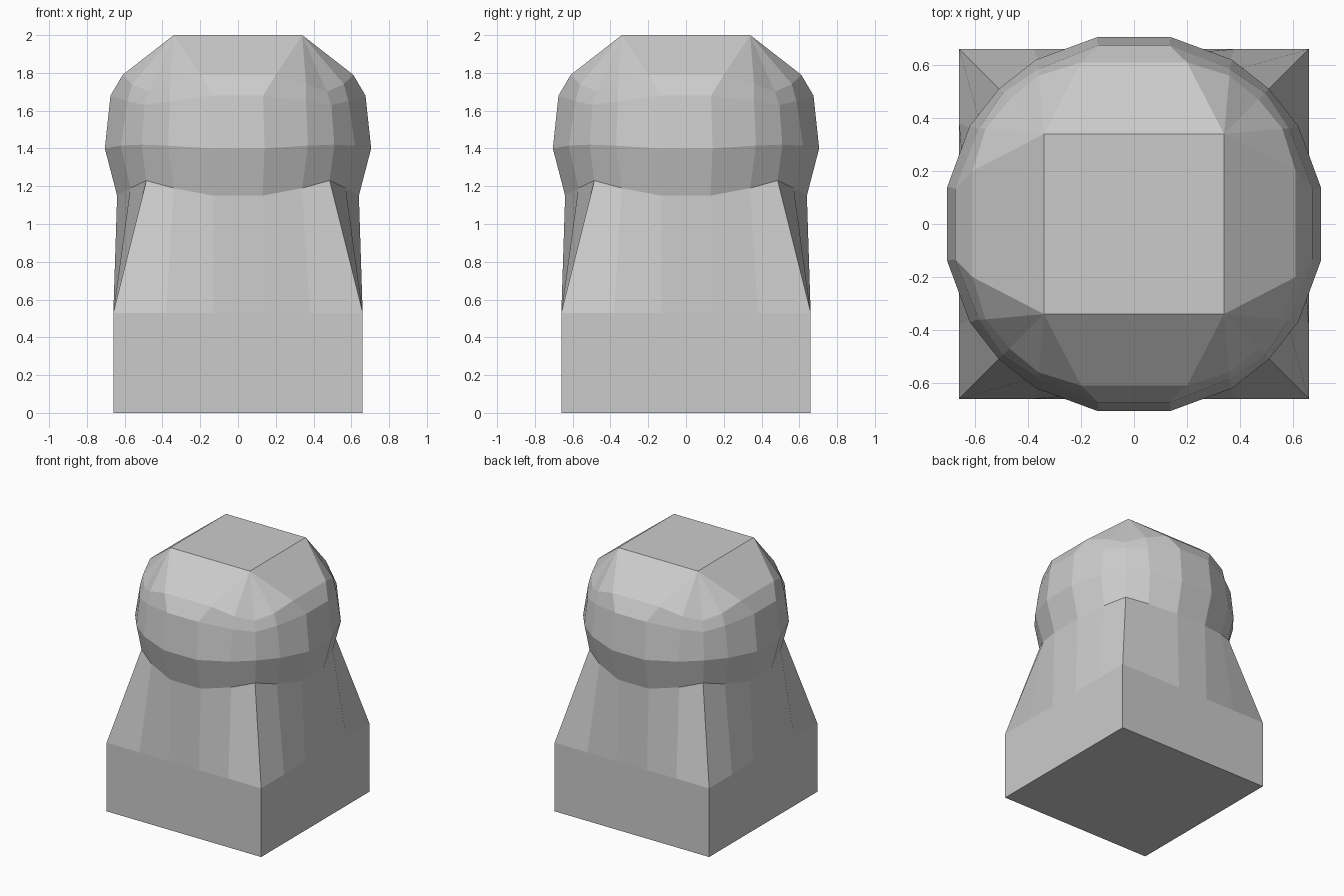
import bpy, bmesh
from mathutils import Matrix, Vector

if "Cube" in bpy.data.objects:
    bpy.data.objects.remove(bpy.data.objects["Cube"])

# Each level: three points (offset along side, distance out, z)
# near the side middle, between, and on the corner diagonal
LEVELS = [
    [(0.13, 0.66, 0.0), (0.38, 0.66, 0.0), (0.66, 0.66, 0.0)],        # foot
    [(0.13, 0.66, 0.53), (0.38, 0.66, 0.53), (0.66, 0.66, 0.53)],     # block top
    [(0.13, 0.64, 1.15), (0.34, 0.57, 1.19), (0.485, 0.485, 1.23)],   # neck
    [(0.14, 0.705, 1.40), (0.37, 0.62, 1.415), (0.51, 0.51, 1.42)],   # widest
    [(0.133, 0.675, 1.68), (0.36, 0.585, 1.65), (0.495, 0.495, 1.63)],  # shoulder
    [(0.20, 0.61, 1.79), (0.36, 0.56, 1.74), (0.47, 0.47, 1.70)],     # crown edge
    [(0.34, 0.34, 2.0)] * 3,                                          # square top
]


def ring(bm, level):
    """Mirror the three points over the diagonal, then turn four times."""
    a, b, c = level
    quarter = [(p[1], p[0], p[2]) for p in (a, b)] + [c, b, a]
    verts = []
    for k in range(4):
        turn = Matrix.Rotation(k * 1.5707963268, 3, 'Z')
        verts += [bm.verts.new(turn @ Vector(p)) for p in quarter]
    return verts


# Lofted body from square block to rounded head
bm = bmesh.new()
rings = [ring(bm, lv) for lv in LEVELS]
for low, high in zip(rings, rings[1:]):
    n = len(low)
    for i in range(n):
        j = (i + 1) % n
        bm.faces.new((low[i], low[j], high[j], high[i]))
bm.faces.new(list(reversed(rings[0])))
bm.faces.new(rings[-1])

# Collapse the repeated points of the square top into its corners
bmesh.ops.remove_doubles(bm, verts=bm.verts[:], dist=0.0005)
bmesh.ops.recalc_face_normals(bm, faces=bm.faces[:])

mesh = bpy.data.meshes.new("post_cap")
bm.to_mesh(mesh)
bm.free()
bpy.context.collection.objects.link(bpy.data.objects.new("post_cap", mesh))
